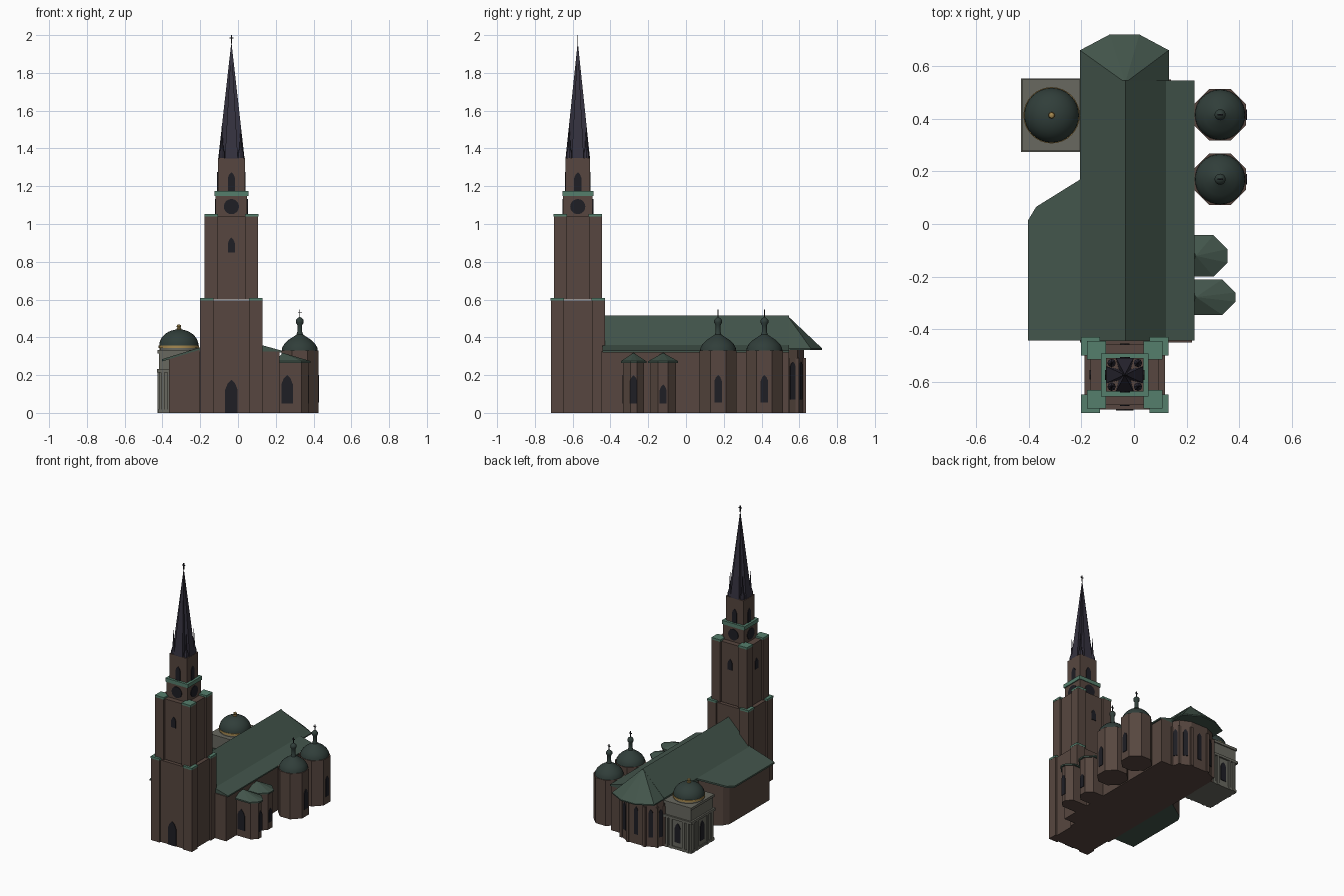
import bpy, bmesh, math
from mathutils import Matrix

if "Cube" in bpy.data.objects:
    bpy.data.objects.remove(bpy.data.objects["Cube"])


def mat(name, r, g, b):
    m = bpy.data.materials.new(name)
    m.diffuse_color = (r, g, b, 1)
    m.use_nodes = True
    m.node_tree.nodes["Principled BSDF"].inputs["Base Color"].default_value = m.diffuse_color
    return m


BRICK = mat("brick", .095, .062, .05)
ROOF = mat("roof_copper", .055, .09, .07)
CAP = mat("light_copper", .09, .21, .15)
SLATE = mat("spire_slate", .035, .032, .05)
STONE = mat("grey_stone", .14, .14, .115)
GOLD = mat("gold", .38, .25, .08)
DARK = mat("dark_glass", .013, .013, .018)
DOME = mat("dome_copper", .03, .048, .042)


def mesh(name, verts, faces, m):
    me = bpy.data.meshes.new(name)
    me.from_pydata(verts, [], faces)
    bm = bmesh.new()
    bm.from_mesh(me)
    bmesh.ops.recalc_face_normals(bm, faces=bm.faces)
    bm.to_mesh(me)
    bm.free()
    me.materials.append(m)
    ob = bpy.data.objects.new(name, me)
    bpy.context.collection.objects.link(ob)
    return ob


def prism(name, pts, z0, z1, m):
    """Vertical prism; z0 and z1 are numbers or functions of (x, y)."""
    n = len(pts)
    h = lambda z, p: z(*p) if callable(z) else z
    v = [(*p, h(z0, p)) for p in pts] + [(*p, h(z1, p)) for p in pts]
    f = [list(range(n)), list(range(n, 2 * n))]
    f += [[i, (i + 1) % n, (i + 1) % n + n, i + n] for i in range(n)]
    return mesh(name, v, f, m)


def rect(x, y, hx, hy):
    return [(x - hx, y - hy), (x + hx, y - hy), (x + hx, y + hy), (x - hx, y + hy)]


def box(name, x, y, hx, hy, z0, z1, m):
    return prism(name, rect(x, y, hx, hy), z0, z1, m)


def peak(name, pts, z0, apex, m, lip=0.0):
    """Faceted roof from an outline up to one point, with an eave edge."""
    n = len(pts)
    v = [(*p, z0 - lip) for p in pts] + [(*p, z0) for p in pts] + [apex]
    f = [list(range(n))]
    for i in range(n):
        j = (i + 1) % n
        f += [[i, j, j + n, i + n], [i + n, j + n, 2 * n]]
    return mesh(name, v, f, m)


def lathe(name, x, y, prof, m, n=32):
    v = [(x + r * math.cos(2 * math.pi * k / n), y + r * math.sin(2 * math.pi * k / n), z)
         for r, z in prof for k in range(n)]
    f = [[a * n + k, a * n + (k + 1) % n, (a + 1) * n + (k + 1) % n, (a + 1) * n + k]
         for a in range(len(prof) - 1) for k in range(n)]
    f += [list(range(n)), list(range(len(v) - n, len(v)))]
    ob = mesh(name, v, f, m)
    bpy.ops.object.select_all(action='DESELECT')
    ob.select_set(True)
    bpy.context.view_layer.objects.active = ob
    bpy.ops.object.shade_smooth_by_angle(angle=math.radians(35))
    return ob


def panel(name, x, y, z, ang, prof, m=DARK, d=.004):
    """Upright flat panel; ang = direction it faces, in degrees."""
    n = len(prof)
    v = [(a, s, b) for s in (-d, d) for a, b in prof]
    f = [list(range(n)), list(range(n, 2 * n))]
    f += [[i, (i + 1) % n, (i + 1) % n + n, i + n] for i in range(n)]
    ob = mesh(name, v, f, m)
    ob.data.transform(Matrix.Translation((x, y, z)) @ Matrix.Rotation(math.radians(ang + 90), 4, 'Z'))
    return ob


def window(name, x, y, z, ang, w, h):
    w /= 2
    panel(name, x, y, z, ang, [(-w, 0), (w, 0), (w, h - 1.6 * w), (.6 * w, h - .6 * w),
                               (0, h), (-.6 * w, h - .6 * w), (-w, h - 1.6 * w)])


def cross(name, x, y, z, h):
    box(name + "_post", x, y, .0025, .0025, z, z + h, GOLD if h < .04 else DARK)
    box(name + "_bar", x, y, h * .25, .0025, z + h * .6, z + h * .6 + .005, GOLD if h < .04 else DARK)


# Main tower: two stages with corner buttresses and copper caps
TX, TY = -.035, -.573
for stage, hx, hy, z0, z1 in (("lower", .165, .143, 0, .6), ("upper", .142, .127, .6, 1.045)):
    box(f"tower_{stage}_core", TX, TY, hx - .012, hy - .012, z0, z1 - .005, BRICK)
    for sx in (-1, 1):
        for sy in (-1, 1):
            bx, by = TX + sx * (hx - .035), TY + sy * (hy - .034)
            box(f"tower_{stage}_buttress", bx, by, .035, .034, z0, z1, BRICK)
            box(f"tower_{stage}_cap", bx, by, .036, .035, z1 - .006, z1 + .008, CAP)

# Belfry with clocks, cornice and top stage
box("belfry", TX, TY, .083, .078, 1.03, 1.15, BRICK)
box("belfry_cornice", TX, TY, .09, .082, 1.147, 1.174, CAP)
box("tower_top_stage", TX, TY, .071, .064, 1.17, 1.35, BRICK)
disc = [(.04 * math.cos(math.pi * k / 12), .04 * math.sin(math.pi * k / 12)) for k in range(24)]
for a in (0, 90, 180, 270):
    c, s = round(math.cos(math.radians(a))), round(math.sin(math.radians(a)))
    panel("clock_face", TX + c * .083, TY + s * .078, 1.092, a, disc)
    window("top_stage_window", TX + c * .071, TY + s * .064, 1.174, a, .038, .1)
    if a:
        window("tower_window", TX + c * .13, TY + s * .115, .85, a, .036, .078)
window("tower_door", TX, TY - .131, 0, 270, .066, .175)

# Folded cross-shaped spire, corner pinnacles and cross
star = []
for k in range(4):
    a = k * math.pi / 2
    for px, py in ((.069, -.034), (.069, .034), (.022, .022)):
        star.append((TX + px * math.cos(a) - py * math.sin(a), TY + (px * math.sin(a) + py * math.cos(a)) * .93))
peak("spire", star, 1.352, (TX, TY, 1.965), SLATE, .004)
for sx in (-1, 1):
    for sy in (-1, 1):
        lathe("spire_pinnacle", TX + sx * .05, TY + sy * .045,
              [(.016, 1.35), (.016, 1.375), (.008, 1.40), (.004, 1.46), (.001, 1.52)], SLATE, 8)
cross("spire_cross", TX, TY, 1.955, .045)

# Nave walls and roof
prism("nave_walls", [(-.205, -.45), (.22, -.45), (.22, .545), (-.205, .545)], 0, .325, BRICK)
prof = [(-.205, .32), (.23, .32), (.23, .33), (.122, .36), (-.033, .515), (-.205, .345)]
n = len(prof)
mesh("nave_roof", [(x, y, z) for y in (-.443, .545) for x, z in prof],
     [list(range(n)), list(range(n, 2 * n))] +
     [[i, (i + 1) % n, (i + 1) % n + n, i + n] for i in range(n)], ROOF)

# Left aisle with lean-to roof
lean = lambda x, y: .285 + (x + .4) * .31
aisle = [(-.2, -.44), (-.2, .155), (-.34, .062), (-.365, .02), (-.365, -.44)]
prism("left_aisle_walls", aisle, .003, lambda x, y: lean(x, y) - .008, BRICK)
prism("left_aisle_floor", aisle, 0, .003, ROOF)
prism("left_aisle_roof", [(-.2, -.443), (-.2, .172), (-.372, .065), (-.402, .015), (-.402, -.443)],
      lambda x, y: lean(x, y) - .012, lean, ROOF)

# Apse with windows, buttresses and overhanging faceted roof
apse = [(.13, .54), (.105, .59), (.03, .625), (-.105, .625), (-.18, .59), (-.205, .54)]
prism("apse_walls", apse, 0, .335, BRICK)
for (x0, y0), (x1, y1) in zip(apse, apse[1:]):
    ang = math.degrees(math.atan2(x0 - x1, y1 - y0))
    window("apse_window", (x0 + x1) / 2, (y0 + y1) / 2, .07, ang, .032, .2)
for x, y in apse:
    box("apse_buttress", x, y, .01, .009, 0, .29, BRICK)
peak("apse_roof", [(.132, .535), (.132, .66), (.02, .72), (-.092, .72), (-.205, .66), (-.205, .535)],
     .342, (-.033, .537, .515), ROOF, .008)

# Two small polygonal chapels on the right
for name, y0, y1, x1, bev in (("front_chapel", -.345, -.21, .385, .05), ("second_chapel", -.2, -.042, .355, .053)):
    def outline(e):
        return [(.2, y0 + e), (x1 - bev, y0 + e), (x1 - e, y0 + bev), (x1 - e, y1 - bev), (x1 - bev, y1 - e), (.2, y1 - e)]
    yc = (y0 + y1) / 2
    prism(name + "_walls", outline(.012), 0, .268, BRICK)
    peak(name + "_roof", outline(0), .274, (.235, yc, .318), ROOF, .01)
    window(name + "_side_window", x1 - .012, yc, .05, 0, .036, .15 if x1 > .36 else .1)
window("front_chapel_front_window", .26, -.333, .05, 270, .06, .15)

# Two octagonal chapels with onion lanterns
for y in (.17, .415):
    x, r = .327, .106
    octa = [(x + r * math.cos(math.radians(22.5 + 45 * k)), y + r * math.sin(math.radians(22.5 + 45 * k)))
            for k in range(8)]
    prism("octagon_chapel_walls", octa, 0, .33, BRICK)
    window("octagon_chapel_window", x + .098, y, .055, 0, .04, .145)
    lathe("octagon_chapel_dome", x, y, [(.096, .325), (.093, .345), (.082, .365), (.062, .385), (.036, .402),
          (.018, .414), (.013, .43), (.013, .465), (.021, .478), (.021, .49), (.014, .5), (.002, .508)], DOME)
    cross("octagon_chapel_cross", x, y, .505, .042)

# Grey stone domed chapel at the back left
CX, CY = -.313, .413
box("stone_chapel_walls", CX, CY, .105, .128, 0, .33, STONE)
for z, e in ((0, .006), (.215, .012), (.315, .007)):
    box("stone_chapel_moulding", CX, CY, .105 + e, .128 + e, z, z + .018, STONE)
for sy in (-1, 1):
    for dx in (-.085, -.05, .05, .085):
        box("stone_chapel_pilaster", CX + dx, CY + sy * .128, .009, .01, 0, .22, STONE)
    window("stone_chapel_window", CX, CY + sy * .128, .05, 90 * sy, .045, .14)
for dy in (-.108, -.06, .06, .108):
    box("stone_chapel_side_pilaster", CX - .105, CY + dy, .009, .01, 0, .22, STONE)
window("stone_chapel_side_window", CX - .105, CY, .05, 180, .045, .14)
lathe("dome_drum", CX, CY, [(.102, .325), (.102, .345)], STONE)
lathe("dome_gold_band", CX, CY, [(.107, .343), (.107, .358)], GOLD)
lathe("stone_chapel_dome", CX, CY, [(.104 * math.cos(t * .17), .356 + .086 * math.sin(t * .17)) for t in range(10)], DOME)
lathe("dome_finial", CX, CY, [(.013, .438), (.013, .447), (.008, .45), (.012, .457), (.01, .465), (.002, .469)], GOLD, 16)
